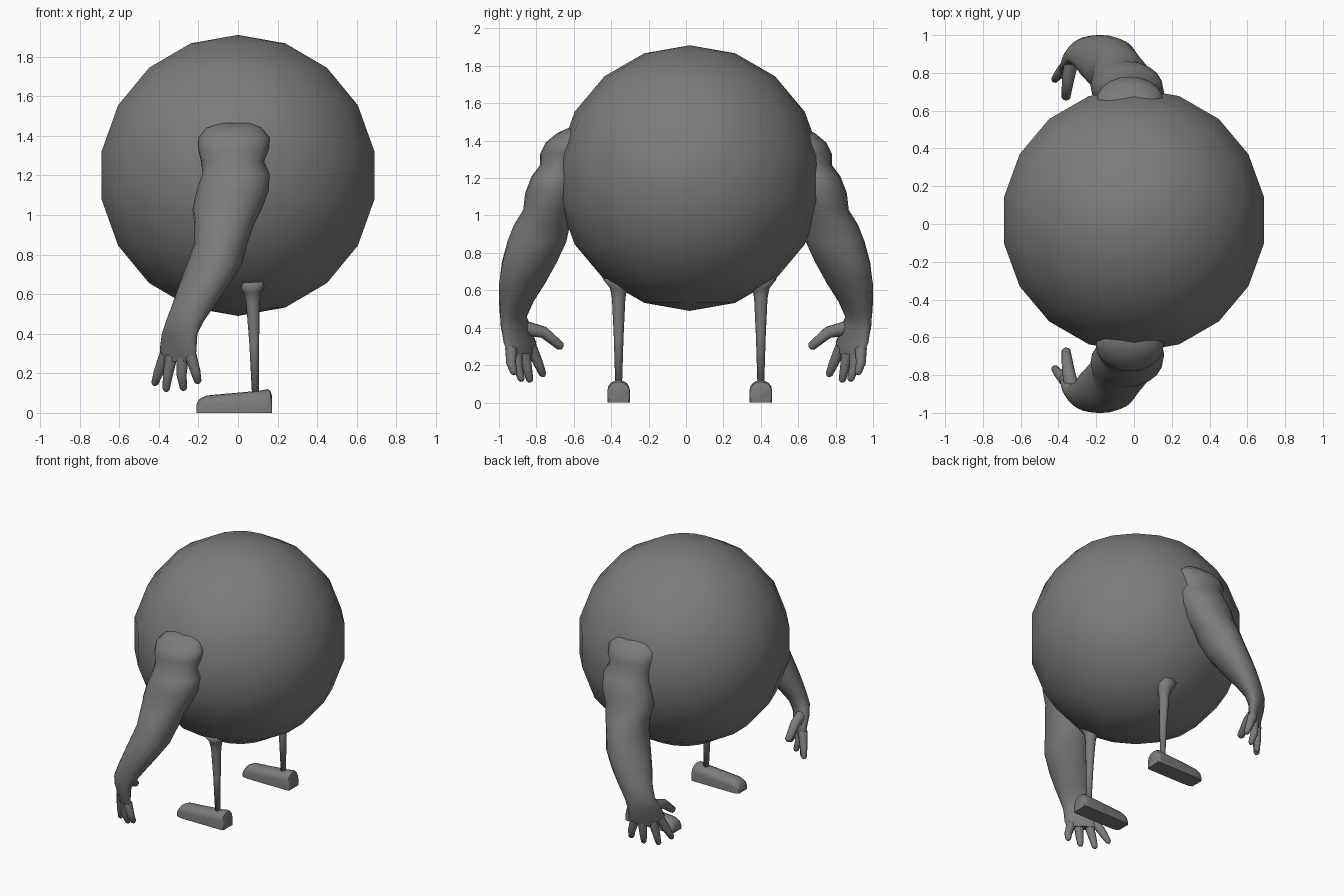
import bpy, bmesh, math
from mathutils import Vector

if "Cube" in bpy.data.objects:
    bpy.data.objects.remove(bpy.data.objects["Cube"])

grey = bpy.data.materials.new("dark_grey")
grey.diffuse_color = (0.2, 0.2, 0.2, 1)
grey.use_nodes = True
grey.node_tree.nodes["Principled BSDF"].inputs["Base Color"].default_value = grey.diffuse_color
BODY_Y = 0.02


def finish(bm, name, angle=None):
    bmesh.ops.recalc_face_normals(bm, faces=bm.faces)
    mesh = bpy.data.meshes.new(name)
    bm.to_mesh(mesh)
    bm.free()
    mesh.materials.append(grey)
    ob = bpy.data.objects.new(name, mesh)
    bpy.context.collection.objects.link(ob)
    bpy.ops.object.select_all(action='DESELECT')
    ob.select_set(True)
    bpy.context.view_layer.objects.active = ob
    if angle:
        bpy.ops.object.shade_smooth_by_angle(angle=math.radians(angle))
    else:
        bpy.ops.object.shade_smooth()
    return ob


def loft(bm, rings):
    """Skin a list of point rings and cap both ends."""
    rows = [[bm.verts.new(p) for p in ring] for ring in rings]
    for a, b in zip(rows, rows[1:]):
        for i in range(len(a)):
            j = (i + 1) % len(a)
            bm.faces.new((a[i], a[j], b[j], b[i]))
    bm.faces.new(rows[0])
    bm.faces.new(rows[-1])


def tube(bm, points, radii, sides=10):
    """Round tapered tube along a path."""
    pts = [Vector(p) for p in points]
    rings = []
    for k, (p, r) in enumerate(zip(pts, radii)):
        d = (pts[min(k + 1, len(pts) - 1)] - pts[max(k - 1, 0)]).normalized()
        u = d.cross(Vector((0.3, 0.9, 0.1))).normalized()
        v = d.cross(u)
        rings.append([p + r * (u * math.cos(t) + v * math.sin(t))
                      for t in (2 * math.pi * i / sides for i in range(sides))])
    loft(bm, rings)


# Round body
bm = bmesh.new()
bmesh.ops.create_uvsphere(bm, u_segments=18, v_segments=9, radius=0.71)
bmesh.ops.translate(bm, verts=bm.verts, vec=(0, BODY_Y, 1.2))
finish(bm, "body")

# Arm sections: height, x from, x to, outer y, inner y, skew in degrees
ARM = [
    (1.465, -0.09, 0.07, 0.635, 0.54, 0),
    (1.44, -0.16, 0.12, 0.69, 0.53, 0),
    (1.39, -0.20, 0.16, 0.75, 0.52, 0),
    (1.33, -0.20, 0.155, 0.78, 0.53, 0),
    (1.27, -0.185, 0.13, 0.78, 0.55, 0),
    (1.21, -0.18, 0.16, 0.825, 0.56, 0),
    (1.12, -0.21, 0.155, 0.86, 0.57, 0),
    (1.03, -0.23, 0.12, 0.87, 0.59, 0),
    (0.95, -0.22, 0.08, 0.92, 0.62, 0),
    (0.86, -0.22, 0.05, 0.955, 0.64, 0),
    (0.75, -0.26, 0.02, 0.985, 0.69, 5),
    (0.64, -0.30, -0.05, 1.00, 0.75, 10),
    (0.54, -0.335, -0.12, 1.00, 0.815, 15),
    (0.46, -0.365, -0.175, 0.995, 0.85, 25),
    (0.40, -0.385, -0.205, 0.99, 0.83, 40),
    (0.32, -0.395, -0.21, 0.975, 0.80, 55),
    (0.26, -0.385, -0.215, 0.95, 0.815, 60),
]
# Thumb and fingers: base, middle, tip
FINGERS = [
    [(-0.33, 0.87, 0.40), (-0.35, 0.76, 0.375), (-0.36, 0.67, 0.30)],
    [(-0.365, 0.83, 0.30), (-0.40, 0.79, 0.21), (-0.42, 0.765, 0.15)],
    [(-0.335, 0.865, 0.29), (-0.355, 0.85, 0.19), (-0.363, 0.835, 0.12)],
    [(-0.28, 0.905, 0.28), (-0.285, 0.90, 0.19), (-0.275, 0.88, 0.125)],
    [(-0.24, 0.935, 0.29), (-0.215, 0.935, 0.21), (-0.203, 0.92, 0.16)],
]
# Foot sections: x, height, half width
FOOT = [(-0.21, 0.045, 0.046), (-0.195, 0.07, 0.055), (-0.16, 0.088, 0.06),
        (0.11, 0.112, 0.06), (0.15, 0.12, 0.06), (0.165, 0.11, 0.058),
        (0.172, 0.085, 0.052)]

for side, s in (("front", -1), ("back", 1)):
    # Muscular arm with palm
    bm = bmesh.new()
    rings = []
    for z, x0, x1, yo, yi, skew in ARM:
        ring = []
        for i in range(20):
            t = 2 * math.pi * i / 20
            x = (x0 + x1) / 2 + (x1 - x0) / 2 * math.cos(t)
            y = (yo + yi) / 2 + (yo - yi) / 2 * math.sin(t + math.radians(skew))
            ring.append((x, s * y, z))
        rings.append(ring)
    loft(bm, rings)
    finish(bm, side + "_arm", 60)

    # Fingers and thumb
    bm = bmesh.new()
    for n, path in enumerate(FINGERS):
        base, mid, tip = [Vector((x, s * y, z)) for x, y, z in path]
        end = tip + (tip - mid).normalized() * 0.012
        thick = 1.25 if n == 0 else 1
        tube(bm, [base, mid, tip, end],
             [r * thick for r in (0.032, 0.026, 0.019, 0.009)])
    finish(bm, side + "_fingers", 60)

    # Thin leg flaring into the body
    y = BODY_Y + s * 0.38
    bm = bmesh.new()
    tube(bm, [(0.088, y, 0.09), (0.082, y, 0.35), (0.075, y, 0.56),
              (0.073, y, 0.61), (0.07, y, 0.66)],
         [0.018, 0.026, 0.036, 0.046, 0.085])
    finish(bm, side + "_leg")

    # Foot with a flat sole and rounded top
    bm = bmesh.new()
    rings = []
    for x, h, w in FOOT:
        ring = [(x, y + w, 0)]
        for i in range(9):
            t = math.pi * i / 8
            ring.append((x, y + w * math.cos(t), h * (0.55 + 0.45 * math.sin(t))))
        ring.append((x, y - w, 0))
        rings.append(ring)
    loft(bm, rings)
    finish(bm, side + "_foot", 40)
